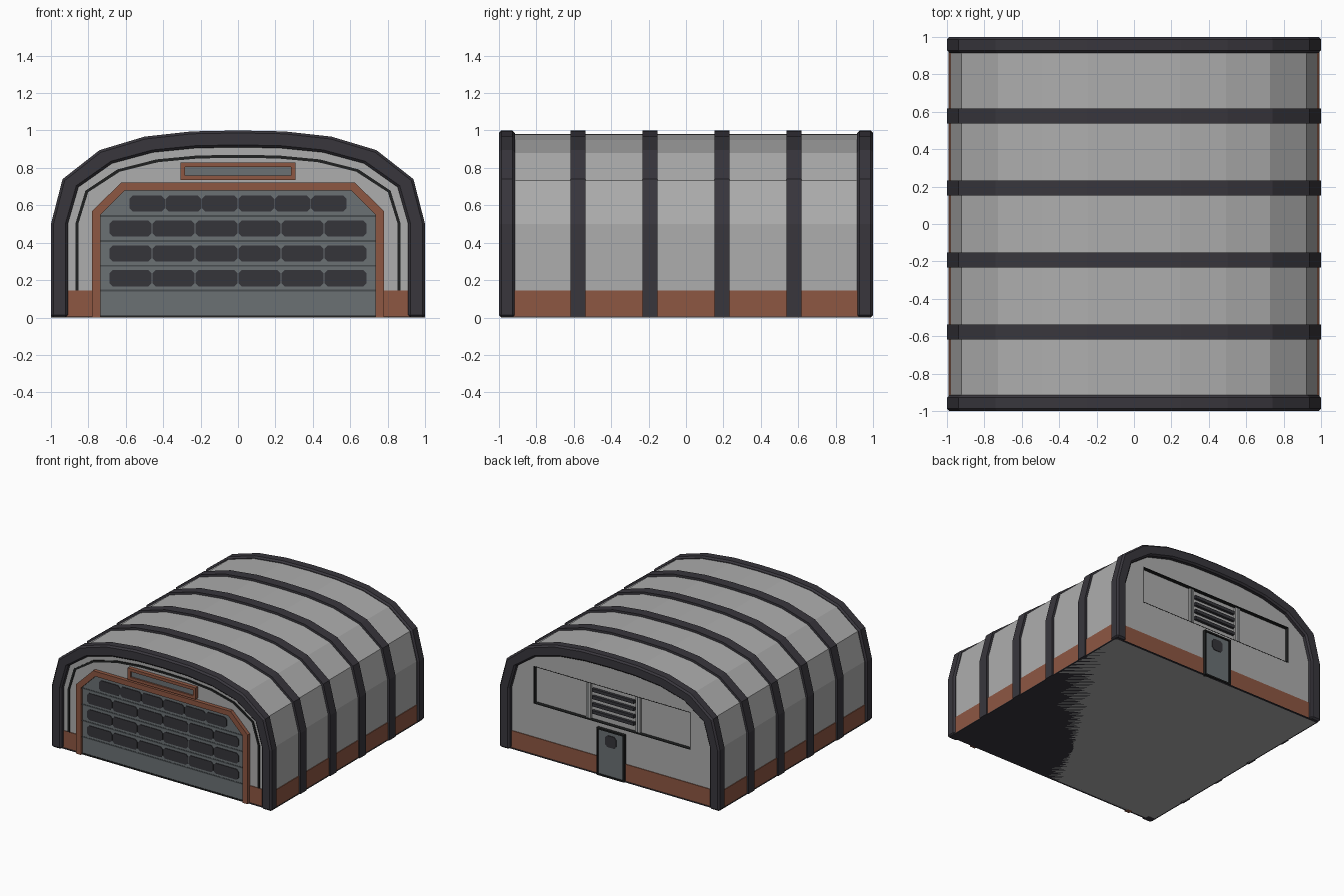
import bpy
import bmesh

old = bpy.data.objects.get("Cube")
if old:
    bpy.data.objects.remove(old, do_unlink=True)


def material(name, r, g, b):
    m = bpy.data.materials.new(name)
    m.use_nodes = True
    m.diffuse_color = (r, g, b, 1)
    m.node_tree.nodes["Principled BSDF"].inputs["Base Color"].default_value = (r, g, b, 1)
    return m


GREY = material("light grey wall", 0.42, 0.42, 0.42)
CHARCOAL = material("charcoal rib", 0.040, 0.037, 0.046)
RUST = material("rust brown", 0.27, 0.095, 0.055)
STEEL = material("blue grey steel", 0.145, 0.165, 0.175)
GLASS = material("dark glass", 0.035, 0.035, 0.042)
BLACK = material("black trim", 0.014, 0.015, 0.015)
SEAM = material("seam grey", 0.065, 0.075, 0.08)


def prism(name, outline, y0, y1, mat):
    """Extrude an x-z outline from y0 to y1."""
    bm = bmesh.new()
    face = bm.faces.new([bm.verts.new((x, y0, z)) for x, z in outline])
    ext = bmesh.ops.extrude_face_region(bm, geom=[face])
    verts = [g for g in ext["geom"] if isinstance(g, bmesh.types.BMVert)]
    bmesh.ops.translate(bm, verts=verts, vec=(0, y1 - y0, 0))
    bmesh.ops.recalc_face_normals(bm, faces=bm.faces)
    mesh = bpy.data.meshes.new(name)
    bm.to_mesh(mesh)
    bm.free()
    mesh.materials.append(mat)
    obj = bpy.data.objects.new(name, mesh)
    bpy.context.collection.objects.link(obj)
    return obj


def box(name, x0, x1, y0, y1, z0, z1, mat):
    return prism(name, [(x0, z0), (x1, z0), (x1, z1), (x0, z1)], y0, y1, mat)


def rim(name, x0, x1, y0, y1, z0, z1, w, mat):
    """Rectangular frame of four bars."""
    box(name + "_bottom", x0, x1, y0, y1, z0, z0 + w, mat)
    box(name + "_top", x0, x1, y0, y1, z1 - w, z1, mat)
    box(name + "_left", x1 - w, x1, y0, y1, z0 + w, z1 - w, mat)
    box(name + "_right", x0, x0 + w, y0, y1, z0 + w, z1 - w, mat)


def octagon(x0, x1, z0, z1, c):
    return [(x0 + c, z0), (x1 - c, z0), (x1, z0 + c), (x1, z1 - c),
            (x1 - c, z1), (x0 + c, z1), (x0, z1 - c), (x0, z0 + c)]


def mirrored(half):
    return half + [(-x, z) for x, z in reversed(half) if x > 0]


def arch(inset, bottom=0.0):
    """Hangar outline, shrunk by the inset."""
    half = [(1, 0.5), (0.938, 0.74), (0.74, 0.895), (0.5, 0.967), (0.25, 0.995), (0, 1)]
    half = [(x * (1 - inset), 0.5 + (z - 0.5) * (1 - 2 * inset)) for x, z in half]
    return mirrored([(1 - inset, bottom)] + half)


def arch_band(name, outer, inner, y0, y1, mat, bottom=0.0):
    return prism(name, arch(outer, bottom) + arch(inner, bottom)[::-1], y0, y1, mat)


# Shell with a recess cut into the back wall
shell = prism("shell", arch(0.018), -0.96, 0.96, GREY)
cutter = box("recess_cutter", -0.71, 0.71, 0.93, 1.1, 0.42, 0.725, GREY)
cutter.hide_render = True
mod = shell.modifiers.new("recess", "BOOLEAN")
mod.operation = "DIFFERENCE"
mod.solver = "EXACT"
mod.object = cutter
bpy.context.view_layer.objects.active = shell
bpy.ops.object.modifier_apply(modifier=mod.name)
bpy.data.objects.remove(cutter, do_unlink=True)

# Floor and base course
box("floor", -0.992, 0.992, -0.975, 0.975, 0, 0.006, CHARCOAL)
box("base_course", -0.988, 0.988, -0.966, 0.966, 0.003, 0.145, RUST)

# Ribs over the shell, with deeper bevelled rings at both ends
for i in range(4):
    y = -0.577 + i * 0.3847
    arch_band("rib_%d" % (i + 1), 0, 0.03, y - 0.04, y + 0.04, CHARCOAL)
for name, y0, y1 in (("front_ring", -1, -0.915), ("back_ring", 0.915, 1)):
    ring = arch_band(name, 0, 0.09, y0, y1, CHARCOAL)
    bev = ring.modifiers.new("bevel", "BEVEL")
    bev.width = 0.013
    bev.segments = 1
    bev.limit_method = "ANGLE"
    bev.angle_limit = 1.2

# Front wall trim
arch_band("front_trim", 0.13, 0.146, -0.968, -0.95, BLACK, bottom=0.145)

# Main door frame and leaf
frame_out = mirrored([(0.78, 0), (0.78, 0.568), (0.625, 0.722)])
frame_in = mirrored([(0.735, 0), (0.735, 0.55), (0.605, 0.68)])
prism("door_frame", frame_out + frame_in[::-1], -0.99, -0.95, RUST)
prism("door_leaf", frame_in, -0.972, -0.95, STEEL)
box("door_sill", -0.735, 0.735, -0.976, -0.96, 0, 0.012, BLACK)

# Door seams and rows of windows
for i in range(4):
    z = 0.145 + 0.133 * i
    box("door_seam_%d" % (i + 1), -0.735, 0.735, -0.974, -0.965, z - 0.006, z + 0.004, SEAM)
    half_width = 0.583 if i == 3 else 0.69
    step = half_width / 3
    for k in range(6):
        x = -half_width + k * step
        pane = octagon(x + 0.002, x + step - 0.002, z + 0.022, z + 0.108, 0.018)
        prism("door_window_%d_%d" % (i + 1, k + 1), pane, -0.977, -0.965, GLASS)

# Sign box over the door
rim("sign_frame", -0.308, 0.308, -0.992, -0.95, 0.735, 0.83, 0.024, RUST)
box("sign_panel", -0.29, 0.29, -0.978, -0.95, 0.75, 0.82, STEEL)

# Back recess lining, posts and louvres
rim("recess_lining", -0.712, 0.712, 0.925, 0.961, 0.418, 0.727, 0.005, BLACK)
for side, name in ((1, "left"), (-1, "right")):
    x = 0.225 * side
    box("vent_post_" + name, x - 0.02, x + 0.02, 0.925, 0.948, 0.425, 0.72, GREY)
    box("vent_post_groove_" + name, x - 0.004, x + 0.004, 0.94, 0.95, 0.425, 0.72, SEAM)
for i in range(4):
    z = 0.485 + 0.06 * i
    box("louvre_%d" % (i + 1), -0.19, 0.19, 0.925, 0.952, z - 0.013, z + 0.013, GLASS)

# Back door
rim("back_door_frame", -0.125, 0.125, 0.95, 0.985, 0.0, 0.388, 0.012, BLACK)
box("back_door", -0.115, 0.115, 0.95, 0.975, 0.005, 0.38, STEEL)
prism("back_door_window", octagon(-0.05, 0.05, 0.25, 0.345, 0.02), 0.96, 0.98, GLASS)
